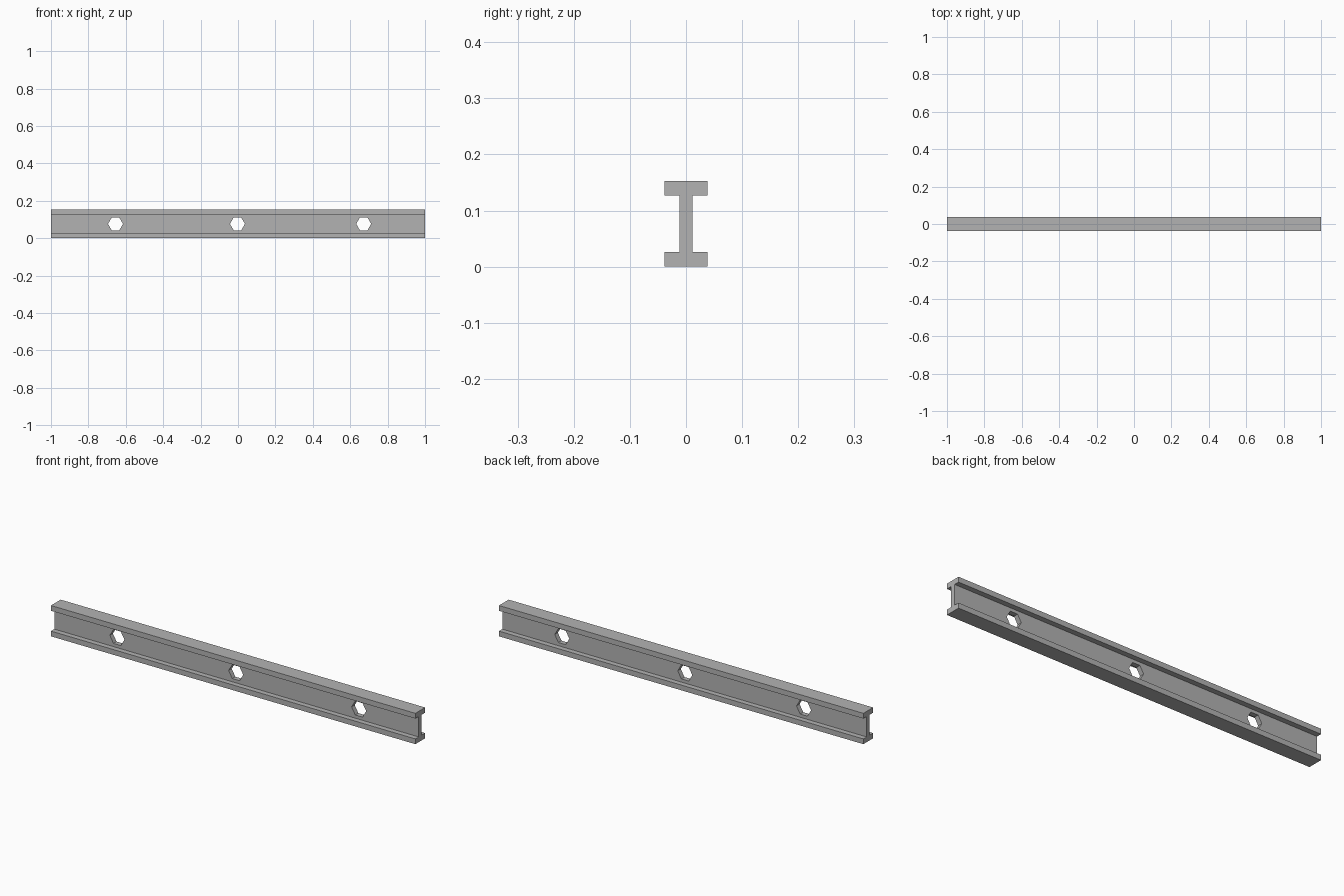
import bpy
import bmesh
import math
from mathutils import Matrix

cube = bpy.data.objects.get("Cube")
if cube:
    bpy.data.objects.remove(cube, do_unlink=True)

HALF_LENGTH = 1.0
HEIGHT = 0.153
FLANGE_HALF, FLANGE_THICK = 0.038, 0.026
WEB_HALF = 0.012
HOLE_RADIUS = 0.04
HOLE_POSITIONS = (-0.655, -0.003, 0.672)


def make_object(name, bm):
    bmesh.ops.recalc_face_normals(bm, faces=bm.faces)
    mesh = bpy.data.meshes.new(name)
    bm.to_mesh(mesh)
    bm.free()
    obj = bpy.data.objects.new(name, mesh)
    bpy.context.collection.objects.link(obj)
    return obj


# Grey steel
steel = bpy.data.materials.new("steel grey")
steel.use_nodes = True
colour = (0.45, 0.45, 0.45, 1)
steel.diffuse_color = colour
steel.node_tree.nodes["Principled BSDF"].inputs["Base Color"].default_value = colour

# I-shaped profile: one side from bottom to top, mirrored for the other
side = [(FLANGE_HALF, 0), (FLANGE_HALF, FLANGE_THICK), (WEB_HALF, FLANGE_THICK)]
side += [(y, HEIGHT - z) for y, z in reversed(side)]
profile = side + [(-y, z) for y, z in reversed(side)]

# Beam extruded along its length
bm = bmesh.new()
end = bm.faces.new([bm.verts.new((-HALF_LENGTH, y, z)) for y, z in profile])
extruded = bmesh.ops.extrude_face_region(bm, geom=[end], use_keep_orig=True)
moved = [v for v in extruded["geom"] if isinstance(v, bmesh.types.BMVert)]
bmesh.ops.translate(bm, verts=moved, vec=(2 * HALF_LENGTH, 0, 0))
beam = make_object("steel_beam", bm)
beam.data.materials.append(steel)

# Hexagonal holes through the web
bm = bmesh.new()
for x in HOLE_POSITIONS:
    place = (Matrix.Translation((x, 0, HEIGHT / 2))
             @ Matrix.Rotation(math.pi / 2, 4, "X")
             @ Matrix.Rotation(math.pi / 2, 4, "Z"))
    bmesh.ops.create_cone(bm, cap_ends=True, segments=6, radius1=HOLE_RADIUS,
                          radius2=HOLE_RADIUS, depth=0.06, matrix=place)
cutter = make_object("hole_cutter", bm)
cutter.data.materials.append(steel)
cutter.hide_render = True

cut = beam.modifiers.new("web_holes", "BOOLEAN")
cut.operation = "DIFFERENCE"
cut.solver = "EXACT"
cut.object = cutter
bpy.context.view_layer.objects.active = beam
beam.select_set(True)
bpy.ops.object.modifier_apply(modifier=cut.name)
bpy.data.objects.remove(cutter, do_unlink=True)
